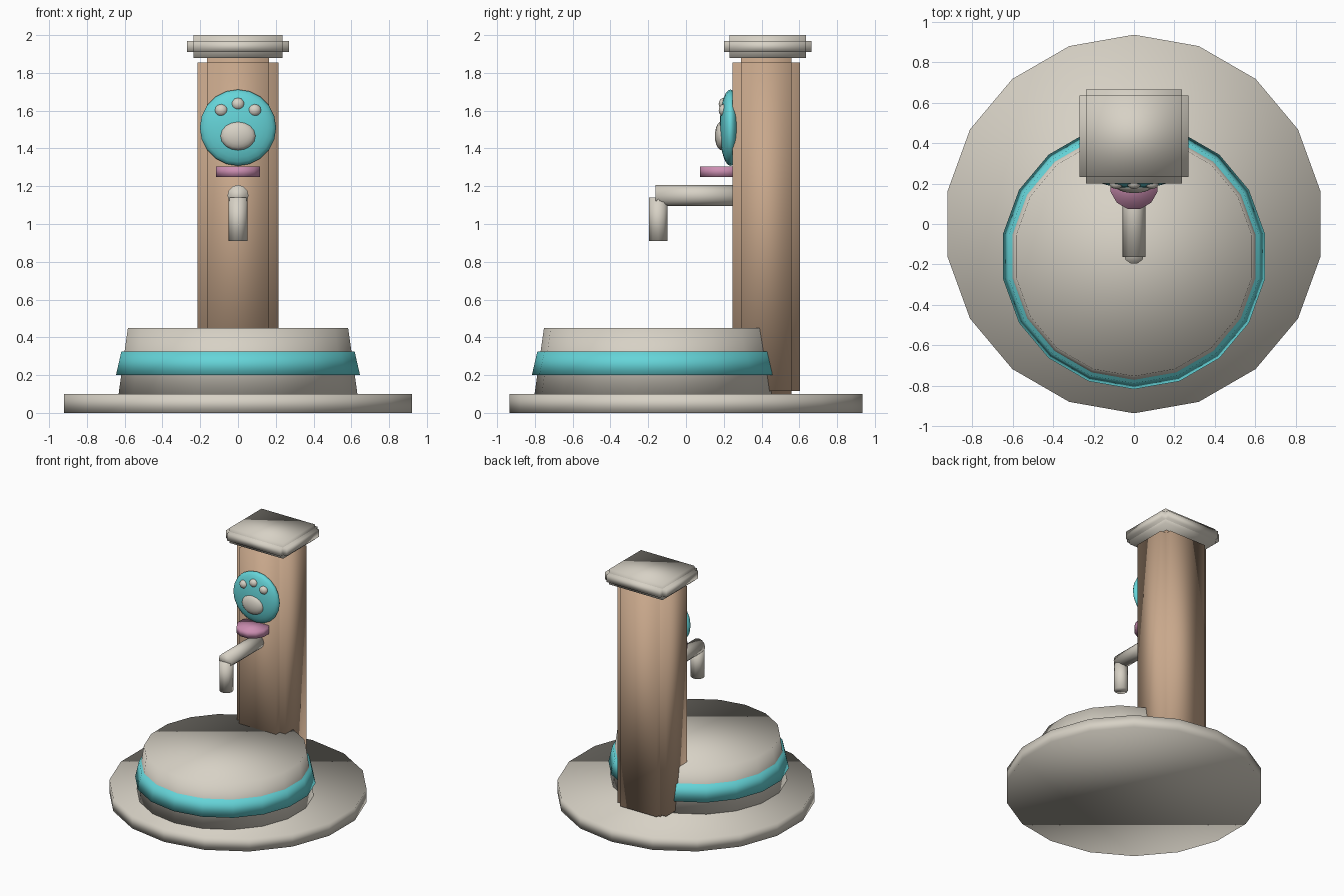
import bpy
import bmesh
from math import radians
from mathutils import Matrix, Vector

if "Cube" in bpy.data.objects:
    bpy.data.objects.remove(bpy.data.objects["Cube"])


def material(name, rgb):
    mat = bpy.data.materials.new(name)
    mat.use_nodes = True
    colour = (*rgb, 1)
    mat.diffuse_color = colour
    mat.node_tree.nodes["Principled BSDF"].inputs["Base Color"].default_value = colour
    return mat


STONE = material("warm_stone", (0.68, 0.64, 0.56))
WOOD = material("tan_wood", (0.58, 0.39, 0.26))
TEAL = material("teal", (0.13, 0.66, 0.69))
PINK = material("pink", (0.60, 0.27, 0.44))


def finish(name, bm, mat):
    mesh = bpy.data.meshes.new(name)
    bm.to_mesh(mesh)
    bm.free()
    mesh.materials.append(mat)
    for face in mesh.polygons:
        face.use_smooth = True
    obj = bpy.data.objects.new(name, mesh)
    bpy.context.collection.objects.link(obj)
    return obj


def drum(name, mat, centre, height, low, top, sides, turn=0, tilt=0):
    """Closed cylinder or cone, turned about its own axis, then tilted about x."""
    bm = bmesh.new()
    place = (Matrix.Translation(centre) @ Matrix.Rotation(radians(tilt), 4, "X")
             @ Matrix.Rotation(radians(turn), 4, "Z"))
    bmesh.ops.create_cone(bm, cap_ends=True, segments=sides, radius1=low,
                          radius2=top, depth=height, matrix=place)
    return finish(name, bm, mat)


def ellipsoid(name, mat, centre, radii, u=20, v=14):
    """Rounded pad whose poles point along y."""
    bm = bmesh.new()
    place = (Matrix.Translation(centre) @ Matrix.Diagonal((*radii, 1))
             @ Matrix.Rotation(radians(90), 4, "X"))
    bmesh.ops.create_uvsphere(bm, u_segments=u, v_segments=v, radius=1, matrix=place)
    return finish(name, bm, mat)


def notched_box(name, mat, centre, half, notch):
    """Block with square-notched edges: three crossing boxes, one per axis."""
    bm = bmesh.new()
    for axis in range(3):
        size = Vector(half) - Vector(notch)
        size[axis] = half[axis]
        place = Matrix.Translation(centre) @ Matrix.Diagonal((*(size * 2), 1))
        bmesh.ops.create_cube(bm, size=1, matrix=place)
    return finish(name, bm, mat)


# Base plate and tapered basin with its coloured band
BASIN_Y = -0.16
drum("base_plate", STONE, (0, 0, 0.05), 0.1, 0.935, 0.935, 18)
drum("basin", STONE, (0, BASIN_Y, 0.275), 0.35, 0.642, 0.592, 18)
drum("basin_band", TEAL, (0, BASIN_Y, 0.2625), 0.125, 0.656, 0.627, 18)

# Column and cap
notched_box("column", WOOD, (0, 0.425, 0.985), (0.214, 0.178, 0.895), (0.051, 0.045, 0.025))
notched_box("column_cap", STONE, (0, 0.433, 1.94), (0.27, 0.232, 0.06), (0.034, 0.03, 0.03))

# Round sign with a paw print
ellipsoid("sign_disc", TEAL, (0, 0.235, 1.51), (0.202, 0.057, 0.202))
ellipsoid("paw_pad", STONE, (0, 0.19, 1.467), (0.094, 0.037, 0.077), 16, 10)
for side, x, z in (("right", -0.088, 1.602), ("middle", 0, 1.635), ("left", 0.088, 1.602)):
    ellipsoid("paw_toe_" + side, STONE, (x, 0.201, z), (0.035, 0.028, 0.033), 12, 8)

# Small ledge below the sign
drum("ledge", PINK, (0, 0.19, 1.277), 0.055, 0.12, 0.12, 12, turn=15)

# Spout: level pipe and downturned nozzle
drum("spout_pipe", STONE, (0, 0.07, 1.151), 0.464, 0.056, 0.056, 12, tilt=90)
drum("spout_nozzle", STONE, (0, -0.147, 1.025), 0.23, 0.051, 0.051, 10, turn=18)
